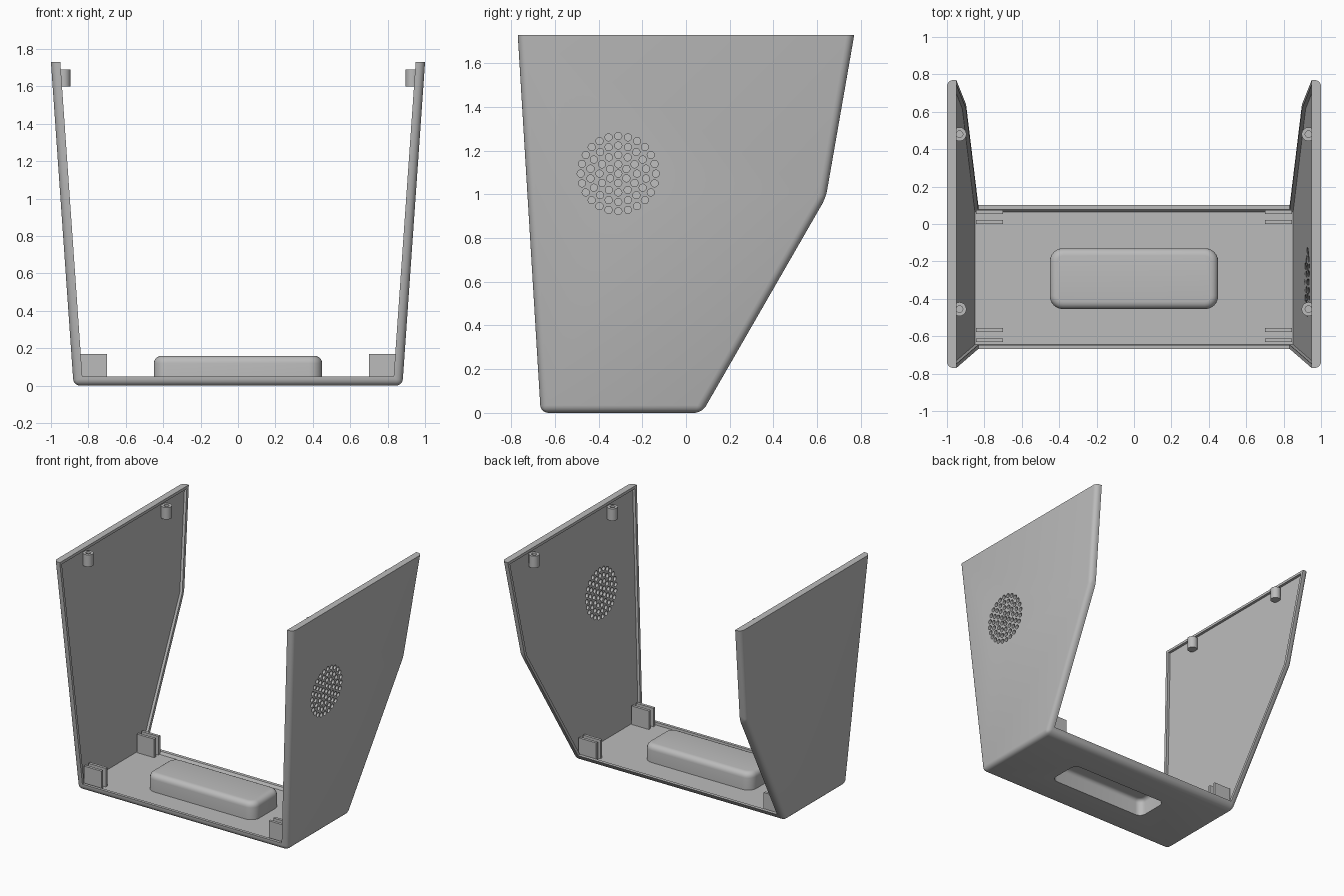
import bpy, bmesh, math
from mathutils import Matrix, Vector

cube = bpy.data.objects.get("Cube")
if cube:
    bpy.data.objects.remove(cube, do_unlink=True)

grey = bpy.data.materials.new("plain_grey")
grey.use_nodes = True
colour = (0.5, 0.5, 0.5, 1)
grey.diffuse_color = colour
grey.node_tree.nodes["Principled BSDF"].inputs["Base Color"].default_value = colour


def finish(bm, name):
    bmesh.ops.recalc_face_normals(bm, faces=bm.faces)
    mesh = bpy.data.meshes.new(name)
    bm.to_mesh(mesh)
    bm.free()
    mesh.materials.append(grey)
    obj = bpy.data.objects.new(name, mesh)
    bpy.context.collection.objects.link(obj)
    return obj


def smooth(obj):
    bpy.ops.object.select_all(action='DESELECT')
    obj.select_set(True)
    bpy.context.view_layer.objects.active = obj
    bpy.ops.object.shade_smooth_by_angle(angle=math.radians(32))


def flared_prism(name, outline, half_width, radius=0):
    """Side outline (y, z) spanned between two walls leaning outwards."""
    bm = bmesh.new()
    rings = [[bm.verts.new((s * (half_width + 0.07 * z), y, z)) for y, z in outline]
             for s in (-1, 1)]
    for ring in rings:
        bm.faces.new(ring)
    n = len(outline)
    for i in range(n):
        j = (i + 1) % n
        bm.faces.new((rings[0][i], rings[0][j], rings[1][j], rings[1][i]))
    if radius:
        top = max(z for y, z in outline)
        edges = [e for e in bm.edges if min(v.co.z for v in e.verts) < top - 0.01]
        bmesh.ops.bevel(bm, geom=edges, offset=radius, segments=5, profile=0.5,
                        affect='EDGES', clamp_overlap=True)
    return finish(bm, name)


def block(name, low, high, corner=0, crown=0):
    """Box with optional rounded corners and rounded top edge."""
    low, high = Vector(low), Vector(high)
    bm = bmesh.new()
    bmesh.ops.create_cube(bm, size=1, matrix=Matrix.Translation((low + high) / 2)
                          @ Matrix.Diagonal((*(high - low), 1)))
    if corner:
        upright = [e for e in bm.edges if abs(e.verts[0].co.z - e.verts[1].co.z) > 0.01]
        bmesh.ops.bevel(bm, geom=upright, offset=corner, segments=6, profile=0.5, affect='EDGES')
        rim = [e for e in bm.edges if all(v.co.z > high.z - 0.001 for v in e.verts)]
        bmesh.ops.bevel(bm, geom=rim, offset=crown, segments=5, profile=0.5, affect='EDGES')
    return finish(bm, name)


def combine(target, tool, operation='DIFFERENCE'):
    mod = target.modifiers.new("cut", 'BOOLEAN')
    mod.operation, mod.solver, mod.object = operation, 'EXACT', tool
    bpy.context.view_layer.objects.active = target
    bpy.ops.object.modifier_apply(modifier=mod.name)
    bpy.data.objects.remove(tool, do_unlink=True)


# U-shaped shell: rounded solid, opened front to back, hollowed behind a narrow lip
TOP = 1.73
shell = flared_prism("case_shell", [(-0.77, TOP), (-0.665, 0), (0.073, 0),
                                    (0.64, 0.985), (0.77, TOP)], 0.879, 0.035)
combine(shell, flared_prism("opening", [(-1, 2), (-1, 0.05), (1, 0.05), (1, 2)], 0.829))
combine(shell, flared_prism("hollow", [(-0.747, 1.71), (-0.645, 0.03), (0.065, 0.03),
                                       (0.617, 0.988), (0.744, 1.71)], 0.849))

# Hand recess: bump on the floor, hollow from below
combine(shell, block("bump", (-0.45, -0.455, 0.015), (0.45, -0.13, 0.16), 0.07, 0.04), 'UNION')
combine(shell, block("recess", (-0.42, -0.425, -0.1), (0.42, -0.16, 0.13), 0.05, 0.03))

# Speaker grille: concentric rings of holes through the left wall
bm = bmesh.new()
for ring in range(5):
    count = max(1, 6 * ring)
    for i in range(count):
        a = math.tau * i / count
        spot = Vector((0.93, -0.31 + 0.043 * ring * math.sin(a), 1.095 + 0.043 * ring * math.cos(a)))
        bmesh.ops.create_cone(bm, cap_ends=True, segments=14, radius1=0.0165, radius2=0.0165,
                              depth=0.3, matrix=Matrix.Translation(spot)
                              @ Matrix.Rotation(math.pi / 2, 4, 'Y'))
combine(shell, finish(bm, "grille_holes"))
smooth(shell)

for side, sx in (("left", 1), ("right", -1)):
    # Paired floor plates that hold the front and back panels
    for i, y in enumerate((-0.632, -0.578, 0, 0.053)):
        x = sorted((sx * 0.70, sx * 0.845))
        block(f"{side}_panel_clip_{i + 1}", (x[0], y, 0.025), (x[1], y + 0.021, 0.17))
    # Screw posts under the top lip
    for end, y in (("front", -0.455), ("back", 0.48)):
        bm = bmesh.new()
        place = Matrix.Translation((sx * 0.933, y, 1.645))
        bmesh.ops.create_cone(bm, cap_ends=True, segments=24, radius1=0.037, radius2=0.037,
                              depth=0.09, matrix=place)
        post = finish(bm, f"{side}_{end}_screw_post")
        bm = bmesh.new()
        bmesh.ops.create_cone(bm, cap_ends=True, segments=16, radius1=0.018, radius2=0.018,
                              depth=0.09, matrix=Matrix.Translation((0, 0, 0.02)) @ place)
        combine(post, finish(bm, "screw_hole"))
        smooth(post)
